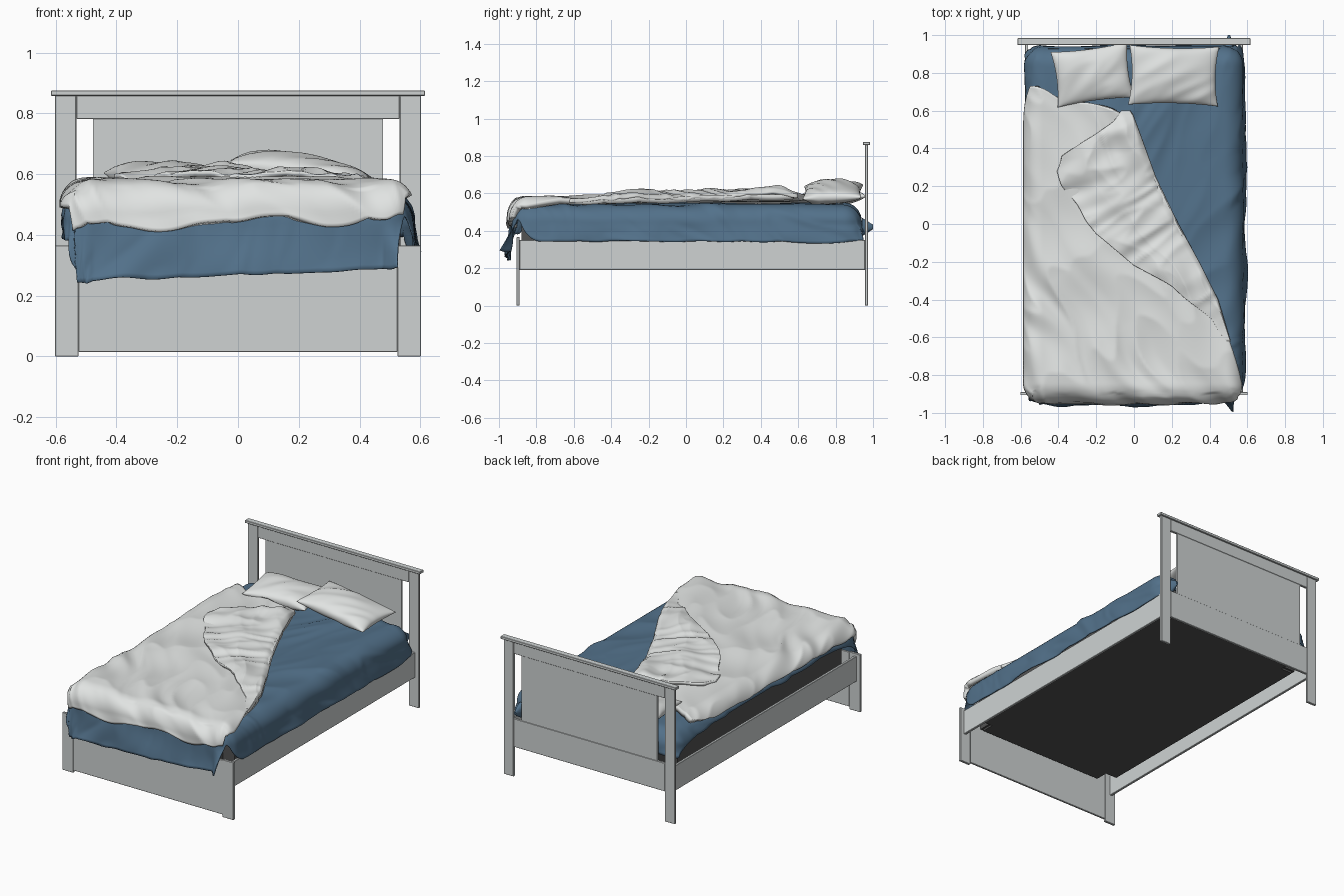
import bpy, bmesh, math
from mathutils import Vector, noise

cube = bpy.data.objects.get("Cube")
if cube:
    bpy.data.objects.remove(cube, do_unlink=True)


def material(name, rgb):
    m = bpy.data.materials.new(name)
    m.use_nodes = True
    m.diffuse_color = (*rgb, 1)
    bsdf = m.node_tree.nodes["Principled BSDF"]
    bsdf.inputs["Base Color"].default_value = (*rgb, 1)
    bsdf.inputs["Roughness"].default_value = 0.8
    return m


PAINT = material("painted grey wood", (0.62, 0.65, 0.65))
LINEN = material("pale grey linen", (0.75, 0.77, 0.76))
BLUE = material("blue sheet fabric", (0.085, 0.165, 0.255))
DARK = material("dark mattress fabric", (0.085, 0.085, 0.085))


def finish(name, bm, mat, smooth=False):
    me = bpy.data.meshes.new(name)
    bm.to_mesh(me)
    bm.free()
    me.materials.append(mat)
    ob = bpy.data.objects.new(name, me)
    bpy.context.collection.objects.link(ob)
    if smooth:
        bpy.ops.object.select_all(action='DESELECT')
        ob.select_set(True)
        bpy.context.view_layer.objects.active = ob
        bpy.ops.object.shade_smooth_by_angle(angle=math.radians(50))
    return ob


def box(name, x, y, z, mat=PAINT, bevel=0.002):
    bm = bmesh.new()
    bmesh.ops.create_cube(bm, size=1)
    for v in bm.verts:
        v.co = [lo + (c + 0.5) * (hi - lo) for c, (lo, hi) in zip(v.co, (x, y, z))]
    if bevel:
        bmesh.ops.bevel(bm, geom=bm.edges[:], offset=bevel, segments=1, affect='EDGES')
    return finish(name, bm, mat)


def surface(name, fn, nu, nv, mat, thickness):
    """Cloth sheet from fn(u, v) with u, v in 0..1."""
    bm = bmesh.new()
    g = [[bm.verts.new(fn(i / nu, j / nv)) for i in range(nu + 1)] for j in range(nv + 1)]
    for a, b in zip(g, g[1:]):
        for i in range(nu):
            bm.faces.new((a[i], a[i + 1], b[i + 1], b[i]))
    ob = finish(name, bm, mat, True)
    mod = ob.modifiers.new("thickness", 'SOLIDIFY')
    mod.thickness, mod.offset = thickness, -1
    return ob


def lerp(a, b, t):
    return a + (b - a) * t


def ramp(t):
    t = max(0, min(1, t))
    return t * t * (3 - 2 * t)


def along(points, t):
    """Piecewise linear lookup through (t, value) pairs sorted by t."""
    if t <= points[0][0]:
        return points[0][1]
    for (t0, a), (t1, b) in zip(points, points[1:]):
        if t <= t1:
            return lerp(a, b, (t - t0) / (t1 - t0))
    return points[-1][1]


def folds(x, y, angle, seed, stretch=4, freq=6):
    """Creases that run along the given direction."""
    c, s = math.cos(angle), math.sin(angle)
    a, b = (x * c + y * s) * freq / stretch, (y * c - x * s) * freq
    bend = noise.noise(Vector((x * 2, y * 2, seed + 7)))
    n = noise.noise(Vector((a, b + bend, seed)))
    ridge = 0.4 - 2 * abs(noise.noise(Vector((a * 1.6, b * 1.3 + bend, seed + 3))))
    return n + 0.7 * ridge


def drape(x, y, top, ex, foot, head, r, flare=0.0):
    """Bend a flat point down over the mattress edges."""
    ox = max(0, abs(x) - ex)
    oy = max(0, y - head, -foot - y)
    o, h = max(ox, oy), math.hypot(ox, oy)
    if h == 0:
        return Vector((x, y, top))
    dx, dy = ox / h, oy / h
    a = min(o / r, math.pi / 2)
    hang = max(0, o - r * math.pi / 2)
    sway = noise.noise(Vector((x * 4, y * 4, 1.5)))
    out = r * math.sin(a) + hang * (0.12 + 0.25 * sway)
    kick = hang * flare * 2 * dx * dy
    bx, by = max(-ex, min(ex, x)), max(-foot, min(head, y))
    return Vector((bx + math.copysign(dx * out, x), by + math.copysign(dy * out + kick, y),
                   top - r * (1 - math.cos(a)) - hang))


# Headboard and footboard
HEAD, FOOT = (0.957, 0.973), (-0.906, -0.890)
for side, s in (("left", 1), ("right", -1)):
    def span(a, b):
        return tuple(sorted((s * a, s * b)))
    box(side + "_head_post", span(0.532, 0.602), HEAD, (0, 0.862))
    box(side + "_foot_post", span(0.525, 0.602), FOOT, (0, 0.366))
    box(side + "_side_rail", span(0.560, 0.576), (-0.890, 0.957), (0.19, 0.35))
box("headboard_cap", (-0.616, 0.616), (0.947, 0.984), (0.858, 0.875))
box("headboard_top_rail", (-0.532, 0.532), HEAD, (0.782, 0.862))
box("headboard_panel", (-0.477, 0.477), (0.959, 0.971), (0.36, 0.785), bevel=0)
box("headboard_lower_rail", (-0.532, 0.532), HEAD, (0.19, 0.37))
box("footboard_panel", (-0.525, 0.525), (-0.904, -0.892), (0.015, 0.362))

# Mattress with rounded upright corners
bm = bmesh.new()
bmesh.ops.create_cube(bm, size=1)
for v in bm.verts:
    v.co = (v.co.x * 1.07, v.co.y * 1.81 + 0.025, 0.375 + v.co.z * 0.25)
upright = [e for e in bm.edges if abs(e.verts[0].co.z - e.verts[1].co.z) > 0.1]
bmesh.ops.bevel(bm, geom=upright, offset=0.08, segments=6, affect='EDGES')
rims = [e for e in bm.edges if abs(e.verts[0].co.z - e.verts[1].co.z) < 0.01]
bmesh.ops.bevel(bm, geom=rims, offset=0.012, segments=2, affect='EDGES')
finish("mattress", bm, DARK, True)


# Blue sheet hanging over the sides and the foot
def sheet(u, v):
    foot = lerp(-1.19, -1.135, u)
    y = lerp(foot, 1.04, v)
    left = -0.60 - 0.09 * min(1, abs(y) / 0.95) ** 6
    right = 0.732 - 0.12 * ramp((-0.78 - y) / 0.2)
    x = lerp(left, right, u)
    p = drape(x, y, 0.542, 0.475, 0.83, 0.84, 0.10, flare=0.55 if x > 0 else 0.15)
    w = folds(x, y, 1.1, 2.0)
    p.z += 0.012 * w
    if abs(x) > 0.5:
        p.x += math.copysign(0.015 * w, x)
    if y < -0.9:
        p.y -= 0.012 * abs(w)
    p.y = min(p.y, 0.948)
    return p


surface("blue_sheet", sheet, 100, 150, BLUE, 0.005)

# Corner of the sheet pushed out through the headboard gap
bm = bmesh.new()
bmesh.ops.create_cone(bm, segments=12, radius1=0.05, radius2=0.012, depth=0.06, cap_ends=True)
for v in bm.verts:
    v.co = (0.503 + v.co.x * 0.5, 0.97 + v.co.z, 0.42 + v.co.y)
bmesh.ops.recalc_face_normals(bm, faces=bm.faces[:])
finish("sheet_tuck", bm, BLUE, True)

# Duvet, its free edge running diagonally down the bed
EDGE = [(-0.93, 0.60), (-0.85, 0.59), (-0.6, 0.50), (-0.4, 0.44), (-0.2, 0.34), (0, 0.23),
        (0.25, 0.11), (0.5, 0.02), (0.58, -0.01), (0.66, -0.06)]
HEIGHT = [(-0.8, 0.578), (-0.3, 0.582), (0.2, 0.588), (0.7, 0.592)]


def duvet_point(x, y, lift=0.0):
    top = along(HEIGHT, y) + lift
    p = drape(x, y, top, 0.485, 0.845, 2, 0.105)
    w = folds(x, y, -0.95, 5.0, freq=6)
    p.z += 0.021 * w
    if y < -0.9:
        p.y -= 0.012 * w
    return p


def duvet(u, v):
    bottom = -1.06 + 0.035 * u + 0.012 * math.sin(u * 14)
    y = lerp(bottom, 0.73 - 0.15 * u + 0.012 * math.sin(u * 11), v)
    left = -0.625 + 0.07 * max(0, (y - 0.5) / 0.23) ** 2
    return duvet_point(lerp(left, along(EDGE, y), u), y)


surface("duvet", duvet, 100, 150, LINEN, 0.032)

# Turned-back corner of the duvet
FLAP = [(-0.62, 0.47), (-0.5, 0.40), (-0.33, 0.20), (-0.22, 0.0), (-0.05, -0.2), (0.2, -0.37),
        (0.28, -0.41), (0.36, -0.38), (0.46, -0.22), (0.54, -0.12), (0.60, -0.07)]


def flap(u, v):
    y = lerp(-0.62, 0.60, v)
    left = along(FLAP, y) + 0.03 * noise.noise(Vector((y * 7, 4.2, 0)))
    x = lerp(left, along(EDGE, y) + 0.006, u)
    ease = ramp(v * 4) * ramp((1 - v) * 9)
    p = duvet_point(x, y, ease * (0.016 + 0.010 * math.sin(math.pi * u)))
    gather = max(0, 1 - math.hypot(x + 0.07, y - 0.54) / 0.16)
    p.z += ease * (0.016 * folds(x, y, 0.5, 9.0, freq=8) + 0.025 * gather)
    p.z -= 0.02 * max(0, (u - 0.9) / 0.1) ** 2
    return p


surface("duvet_fold", flap, 70, 110, LINEN, 0.02)


# Pillows with pinched corners
def pillow(name, centre, half, height, rot, seed):
    bm = bmesh.new()
    n = 28
    for side in (1, -1):
        rows = []
        for j in range(n + 1):
            row = []
            for i in range(n + 1):
                a, b = math.sin((i / n - 0.5) * math.pi), math.sin((j / n - 0.5) * math.pi)
                x = half[0] * a * (1 - 0.07 * (1 - b * b))
                y = half[1] * b * (1 - 0.08 * (1 - a * a))
                puff = max(0, (1 - a * a) * (1 - b * b)) ** 0.42
                z = side * height * puff * (1 + 0.2 * folds(x, y, 0.6, seed, freq=9))
                row.append(bm.verts.new((x, y, z)))
            rows.append(row)
        for p, q in zip(rows, rows[1:]):
            for i in range(n):
                quad = (p[i], p[i + 1], q[i + 1], q[i])
                bm.faces.new(quad if side > 0 else quad[::-1])
    bmesh.ops.remove_doubles(bm, verts=bm.verts[:], dist=0.0001)
    ob = finish(name, bm, LINEN, True)
    ob.location, ob.rotation_euler = centre, rot


pillow("left_pillow", (0.21, 0.785, 0.607), (0.24, 0.158), 0.060, (0.03, 0.14, -0.02), 12.0)
pillow("right_pillow", (-0.22, 0.79, 0.587), (0.205, 0.148), 0.056, (0.05, 0.05, 0.13), 15.0)
